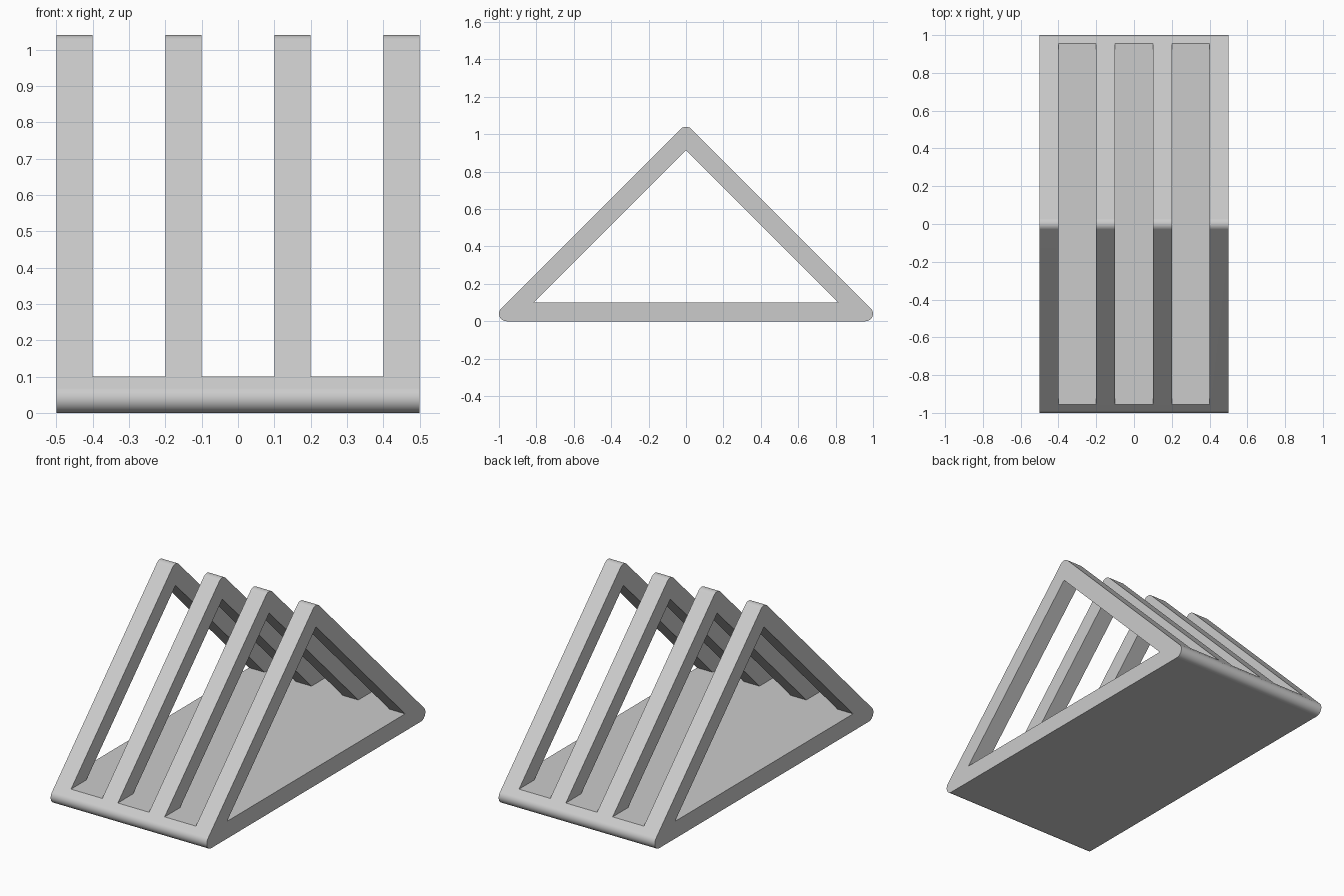
import bpy, bmesh
from math import sin, cos, radians
from mathutils import Vector

cube = bpy.data.objects.get("Cube")
if cube:
    bpy.data.objects.remove(cube, do_unlink=True)

R = 0.04           # corner rounding
WALL = 0.1         # thickness of floor, bars and gaps between slots
HALF = 0.5         # half width in x
APEX_IN = 1 + R * 2 ** 0.5 - WALL * 2 ** 0.5   # top of the triangular opening

grey = bpy.data.materials.new("light grey")
grey.use_nodes = True
COLOUR = (0.6, 0.6, 0.6, 1)
grey.diffuse_color = COLOUR
grey.node_tree.nodes["Principled BSDF"].inputs["Base Color"].default_value = COLOUR


def prism(name, profile, x0, x1):
    """Extrude a (y, z) profile along x."""
    bm = bmesh.new()
    face = bm.faces.new([bm.verts.new((x0, y, z)) for y, z in profile])
    out = bmesh.ops.extrude_face_region(bm, geom=[face])["geom"]
    verts = [g for g in out if isinstance(g, bmesh.types.BMVert)]
    bmesh.ops.translate(bm, verts=verts, vec=Vector((x1 - x0, 0, 0)))
    bmesh.ops.recalc_face_normals(bm, faces=bm.faces)
    mesh = bpy.data.meshes.new(name)
    bm.to_mesh(mesh)
    bm.free()
    mesh.materials.append(grey)
    obj = bpy.data.objects.new(name, mesh)
    bpy.context.collection.objects.link(obj)
    return obj


def arc(cy, cz, start, end, steps=12):
    angles = [radians(start + (end - start) * i / steps) for i in range(steps + 1)]
    return [(cy + R * cos(a), cz + R * sin(a)) for a in angles]


# Rounded triangular body
outline = (arc(1 - R, R, -90, 45) + arc(0, 1, 45, 135) + arc(R - 1, R, 135, 270))
body = prism("slotted_triangular_rack", outline, -HALF, HALF)

# Triangular tunnel through the sides, then three slots between the bars
foot = APEX_IN - WALL
cutters = [prism("tunnel_cutter", [(-foot, WALL), (foot, WALL), (0, APEX_IN)], -1, 1)]
for x in (-0.3, 0, 0.3):
    cutters.append(prism("slot_cutter", [(-2, WALL), (2, WALL), (2, 2), (-2, 2)],
                         x - WALL, x + WALL))

bpy.context.view_layer.objects.active = body
body.select_set(True)
for cutter in cutters:
    mod = body.modifiers.new("cut", 'BOOLEAN')
    mod.operation = 'DIFFERENCE'
    mod.solver = 'EXACT'
    mod.object = cutter
    bpy.ops.object.modifier_apply(modifier=mod.name)
    bpy.data.objects.remove(cutter, do_unlink=True)

# Smooth rounded corners, crisp flats
bpy.ops.object.shade_smooth_by_angle(angle=radians(30))
weighted = body.modifiers.new("flat_sides", 'WEIGHTED_NORMAL')
weighted.keep_sharp = True
